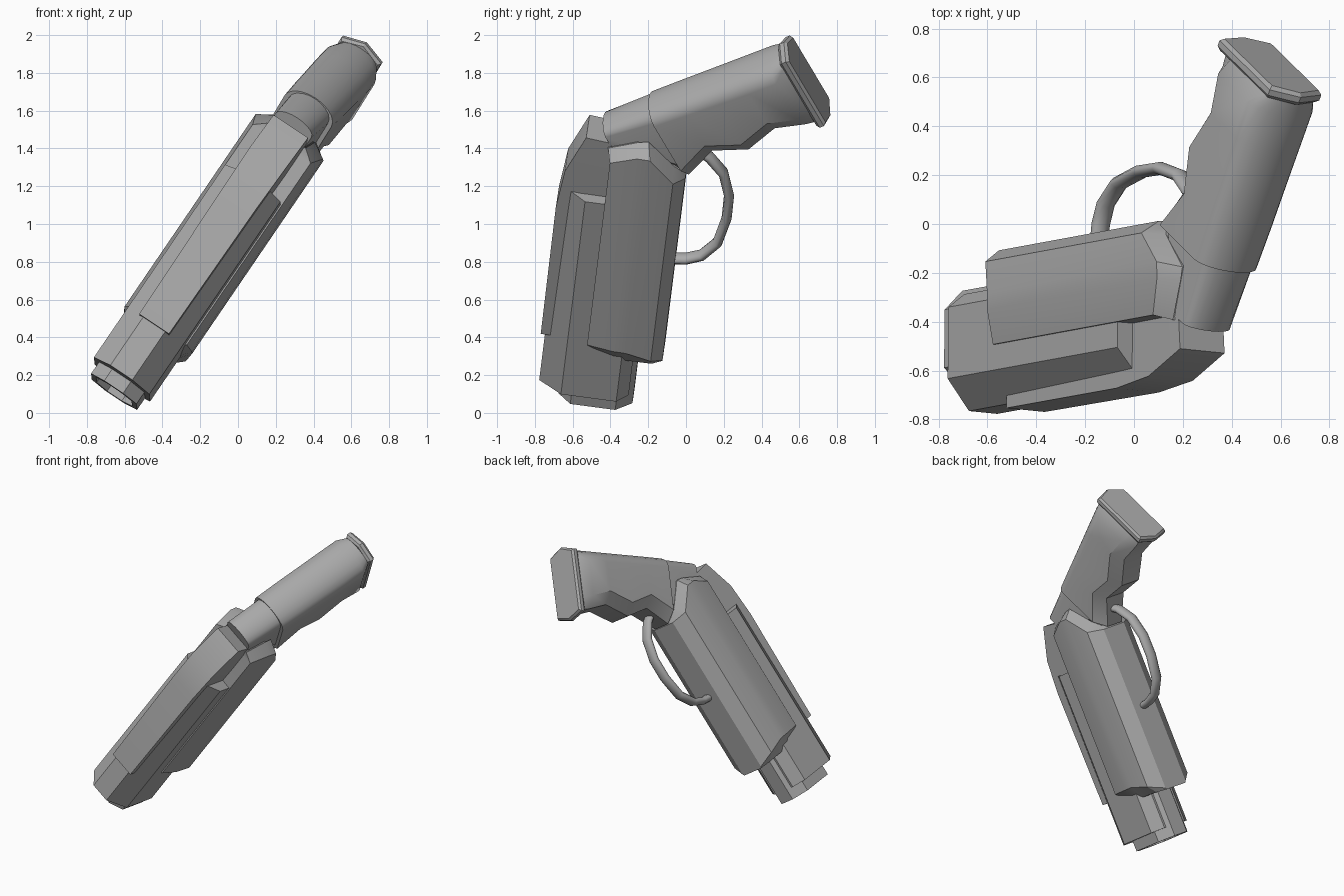
import bpy, bmesh, math
from mathutils import Vector, Matrix

if "Cube" in bpy.data.objects:
    bpy.data.objects.remove(bpy.data.objects["Cube"])

# Tilted frame: b runs to the muzzle, d to the trigger side, s sideways
B = Vector((-0.56, -0.103, -0.822)).normalized()
S = Vector((0.828, -0.084, -0.555))
S = (S - B * S.dot(B)).normalized()
D = S.cross(B)
FRAME = Matrix.Translation(S * -0.565) @ Matrix((B, D, S)).transposed().to_4x4()

metal = bpy.data.materials.new("grey metal")
metal.diffuse_color = (0.40, 0.40, 0.40, 1)
metal.use_nodes = True
metal.node_tree.nodes["Principled BSDF"].inputs["Base Color"].default_value = metal.diffuse_color


def loft(name, rings, angle=25):
    """Skin a row of equal-length rings of (b, d, s) points and cap both ends."""
    bm = bmesh.new()
    vs = [[bm.verts.new(p) for p in r] for r in rings]
    n = len(vs[0])
    for r0, r1 in zip(vs, vs[1:]):
        for i in range(n):
            j = (i + 1) % n
            bm.faces.new((r0[i], r0[j], r1[j], r1[i]))
    bm.faces.new(vs[0])
    bm.faces.new(vs[-1])
    bmesh.ops.recalc_face_normals(bm, faces=bm.faces)
    me = bpy.data.meshes.new(name)
    bm.to_mesh(me)
    bm.free()
    me.materials.append(metal)
    ob = bpy.data.objects.new(name, me)
    bpy.context.collection.objects.link(ob)
    ob.matrix_world = FRAME
    bpy.ops.object.select_all(action='DESELECT')
    ob.select_set(True)
    bpy.context.view_layer.objects.active = ob
    bpy.ops.object.shade_smooth_by_angle(angle=math.radians(angle))
    return ob


def ring(b, half):
    """Mirror half a section of (s, d) points at depth b (number or list)."""
    bs = b if isinstance(b, (list, tuple)) else [b] * len(half)
    pts = [(k, d, s) for k, (s, d) in zip(bs, half)]
    return pts + [(k, d, -s) for k, d, s in reversed(pts)]


# Barrel casing with wide side rails
casing = [(0.07, -0.80), (0.177, -0.675), (0.177, -0.38), (0.10, -0.32)]
loft("barrel_casing", [ring([-1.0, -0.99, -0.99, -0.99], casing), ring(0.25, casing)])

# Slide: raised top strip that rolls down at the rear
loft("slide", [ring([b, b1], [(w, top), (w, -0.42)]) for b, b1, top, w in (
    (-0.06, -0.06, -0.822, 0.095), (-0.88, -0.88, -0.826, 0.105),
    (-1.12, -1.12, -0.802, 0.11), (-1.35, -1.32, -0.712, 0.11))])

# Muzzle block with a recessed bore
muzzle = [(0.06, -0.69), (0.145, -0.62), (0.145, -0.38), (0.06, -0.295)]
bore = [(s * 0.78, -0.49 + (d + 0.49) * 0.82) for s, d in muzzle]
loft("muzzle", [ring(-0.3, muzzle), ring(0.325, muzzle), ring(0.325, bore), ring(0.2, bore)])

# Frame shroud around the lower half
body = [(0.185, -0.57), (0.215, -0.43), (0.217, -0.36), (0.20, -0.225), (0.10, -0.165)]
nose = [(0.12, -0.48), (0.15, -0.42), (0.15, -0.36), (0.14, -0.22), (0.09, -0.165)]
tail = [(0.12, -0.59), (0.13, -0.43), (0.13, -0.38), (0.12, -0.23), (0.08, -0.19)]
loft("frame_shroud", [ring([-1.31, -1.38, -1.39, -1.25, -1.20], tail),
                      ring([-1.26, -1.33, -1.33, -1.19, -1.17], body),
                      ring([-0.09, -0.09, -0.09, -0.05, 0.0], body),
                      ring([0.0, 0.0, 0.0, 0.005, 0.012], nose)])


# Grip: t runs along the grip, h from the back strap to the front strap
def grip_ring(t, back, front, w, wf, bulge):
    half = [(w * math.sin(a), back + bulge * (1 - math.cos(a)))
            for a in [math.radians(90 * k / 5) for k in range(1, 6)]]
    half = half + [(w * 0.98, front - min(0.08, front * 0.3)), (wf, front)]
    pts = [(0, back)] + half + [(-s, h) for s, h in reversed(half)]
    return [(-1.398 - 0.545 * t + 0.838 * h, -0.627 + 0.838 * t + 0.545 * h, s) for s, h in pts]


loft("grip_collar", [grip_ring(0.0, -0.02, 0.13, 0.115, 0.09, 0.05),
                     grip_ring(0.29, -0.03, 0.43, 0.125, 0.07, 0.08)], 35)
loft("grip", [grip_ring(*st) for st in (
    (0.28, -0.035, 0.445, 0.15, 0.07, 0.09), (0.47, -0.035, 0.352, 0.155, 0.085, 0.095),
    (0.65, -0.035, 0.423, 0.157, 0.085, 0.10), (0.84, -0.035, 0.357, 0.16, 0.09, 0.105),
    (1.0, -0.035, 0.40, 0.16, 0.09, 0.105), (1.07, -0.03, 0.41, 0.115, 0.09, 0.05))], 35)


# Butt cap: hexagonal plate with bevelled rims
def cap_ring(t, inset):
    w = 0.127 - inset
    pts = [(0, -0.06 + inset), (w, -0.015 + inset), (w, 0.43 - inset),
           (0, 0.465 - inset), (-w, 0.43 - inset), (-w, -0.015 + inset)]
    return [(-1.398 - 0.545 * t + 0.838 * h, -0.627 + 0.838 * t + 0.545 * h, s) for s, h in pts]


loft("butt_cap", [cap_ring(1.06, 0.012), cap_ring(1.075, 0), cap_ring(1.10, 0), cap_ring(1.115, 0.012)])

# Trigger guard: oval tube swept along an arc
path = [Vector(p) for p in ((-1.30, -0.13), (-1.26, -0.055), (-1.17, 0.03), (-1.03, 0.075),
                            (-0.885, 0.077), (-0.725, 0.045), (-0.63, -0.03), (-0.595, -0.11), (-0.584, -0.19))]
rings = []
for i, p in enumerate(path):
    tan = (path[min(i + 1, len(path) - 1)] - path[max(i - 1, 0)]).normalized()
    nor = Vector((-tan.y, tan.x))
    rings.append([(p.x + nor.x * 0.027 * math.cos(a), p.y + nor.y * 0.027 * math.cos(a), 0.042 * math.sin(a))
                  for a in [2 * math.pi * k / 10 for k in range(10)]])
loft("trigger_guard", rings, 50)
